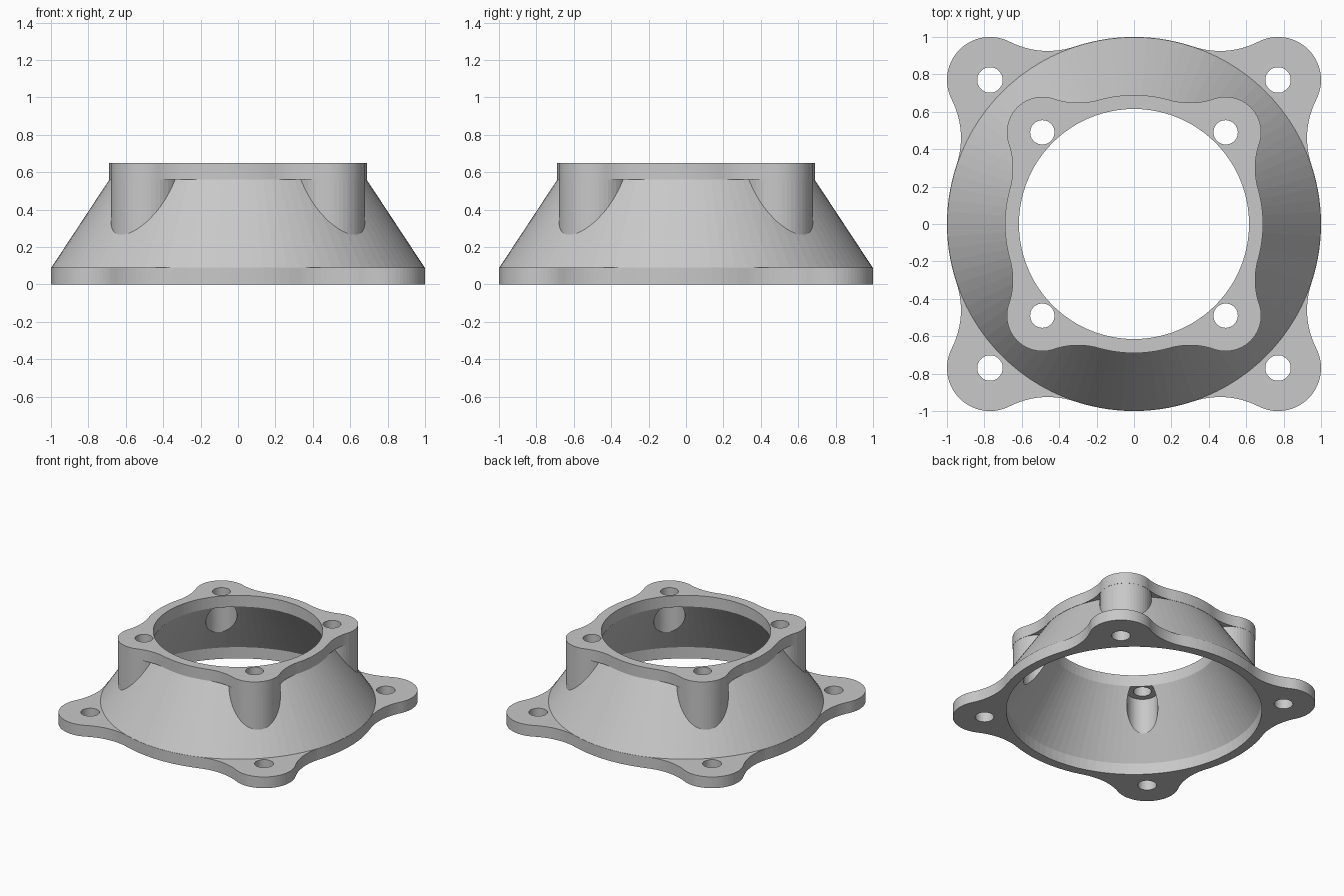
import bpy
import bmesh
from math import pi, sin, cos, acos, atan2, sqrt, hypot

cube = bpy.data.objects.get("Cube")
if cube:
    bpy.data.objects.remove(cube, do_unlink=True)

grey = bpy.data.materials.new("plain grey")
grey.use_nodes = True
GREY = (0.58, 0.58, 0.58, 1)
grey.diffuse_color = GREY
grey.node_tree.nodes["Principled BSDF"].inputs["Base Color"].default_value = GREY

SIDES = 96
BASE_HOLE = 0.77       # base bolt offset in x and y
TOP_HOLE = 0.49        # top bolt offset in x and y
BASE_TOP = 0.09
TOP_BOTTOM = 0.56
HEIGHT = 0.65


def finish(name, bm):
    bmesh.ops.recalc_face_normals(bm, faces=bm.faces)
    mesh = bpy.data.meshes.new(name)
    bm.to_mesh(mesh)
    bm.free()
    mesh.materials.append(grey)
    obj = bpy.data.objects.new(name, mesh)
    bpy.context.collection.objects.link(obj)
    return obj


def prism(name, outline, z0, z1):
    bm = bmesh.new()
    face = bm.faces.new([bm.verts.new((x, y, z0)) for x, y in outline])
    ext = bmesh.ops.extrude_face_region(bm, geom=[face])
    verts = [v for v in ext["geom"] if isinstance(v, bmesh.types.BMVert)]
    bmesh.ops.translate(bm, verts=verts, vec=(0, 0, z1 - z0))
    return finish(name, bm)


def arc(cx, cy, r, a0, a1, n):
    """Points along an arc, leaving out the last one."""
    steps = [a0 + (a1 - a0) * i / n for i in range(n)]
    return [(cx + r * cos(a), cy + r * sin(a)) for a in steps]


def lathe(name, profile):
    """Closed solid of revolution from (radius, z) points."""
    bm = bmesh.new()
    rings = [[bm.verts.new((x, y, z)) for x, y in arc(0, 0, r, 0, 2 * pi, SIDES)]
             for r, z in profile]
    for low, high in zip(rings, rings[1:]):
        for i in range(SIDES):
            j = (i + 1) % SIDES
            bm.faces.new((low[i], low[j], high[j], high[i]))
    bm.faces.new(rings[0])
    bm.faces.new(rings[-1])
    return finish(name, bm)


def flange_outline(radius, offset, lobe, fillet):
    """Circle with four round lobes, joined by concave fillets."""
    dist = offset * sqrt(2)
    reach = radius + fillet
    alpha = acos((reach ** 2 + dist ** 2 - (lobe + fillet) ** 2) / (2 * reach * dist))
    fx, fy = reach * cos(alpha), reach * sin(alpha)
    beta = atan2(fy, dist - fx)
    quarter = (arc(fx, -fy, fillet, pi - alpha, beta, 14)
               + arc(dist, 0, lobe, beta - pi, pi - beta, 28)
               + arc(fx, fy, fillet, -beta, alpha - pi, 14)
               + arc(0, 0, radius, alpha, pi / 2 - alpha, 14))
    points = []
    for k in range(4):
        t = pi / 4 + k * pi / 2
        points += [(x * cos(t) - y * sin(t), x * sin(t) + y * cos(t)) for x, y in quarter]
    return points


def combine(target, part, operation):
    mod = target.modifiers.new("combine", 'BOOLEAN')
    mod.operation = operation
    mod.solver = 'EXACT'
    mod.object = part
    bpy.context.view_layer.objects.active = target
    bpy.ops.object.modifier_apply(modifier=mod.name)
    bpy.data.objects.remove(part, do_unlink=True)


def at_corners(target, name, offset, radius, z0, z1, operation):
    for sx in (-1, 1):
        for sy in (-1, 1):
            circle = arc(sx * offset, sy * offset, radius, 0, 2 * pi, 48)
            combine(target, prism(name, circle, z0, z1), operation)


# Outer solid: base flange, conical wall, top flange and corner bosses
body = prism("flanged_adapter", flange_outline(1.0, BASE_HOLE, 0.23, 0.45), 0, BASE_TOP)
combine(body, lathe("cone_wall", [(0.96, 0.04), (0.998, BASE_TOP),
                                  (0.688, TOP_BOTTOM), (0.66, 0.6)]), 'UNION')
combine(body, prism("top_flange", flange_outline(0.69, TOP_HOLE, 0.19, 0.4),
                    TOP_BOTTOM, HEIGHT), 'UNION')
at_corners(body, "boss", TOP_HOLE, 0.189, 0.2, 0.6, 'UNION')

# Hollow inside: straight collar, cone, straight collar
combine(body, lathe("hollow", [(0.927, -0.1), (0.927, BASE_TOP),
                               (0.615, TOP_BOTTOM), (0.615, 0.8)]), 'DIFFERENCE')

# Screw-head recesses inside the bosses, then bolt holes
at_corners(body, "recess", TOP_HOLE, 0.113, 0.12, 0.557, 'DIFFERENCE')
at_corners(body, "top_bolt_hole", TOP_HOLE, 0.065, 0.5, 0.8, 'DIFFERENCE')
at_corners(body, "base_bolt_hole", BASE_HOLE, 0.068, -0.1, 0.2, 'DIFFERENCE')
